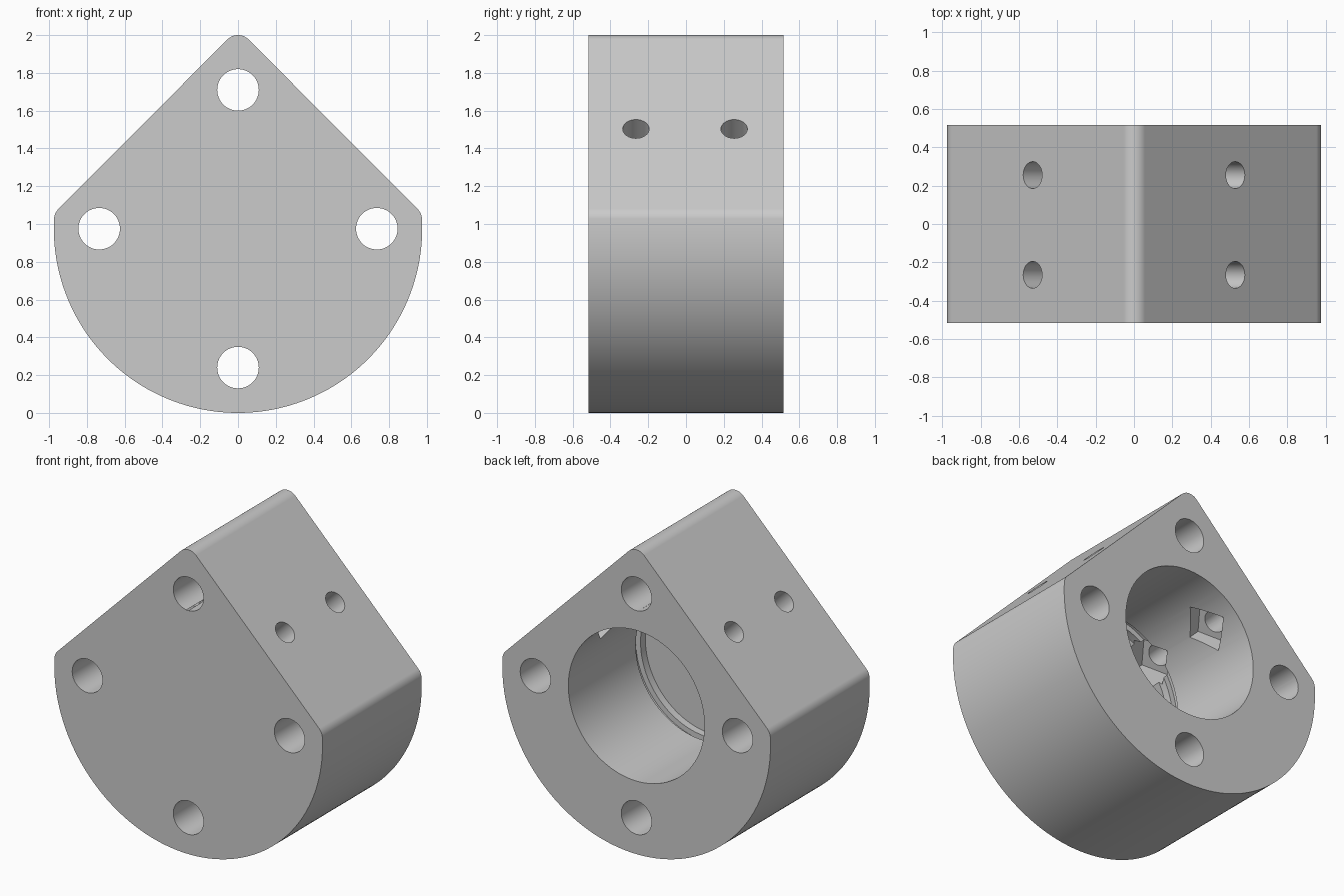
import bpy, math
from mathutils import Matrix, Vector

if "Cube" in bpy.data.objects:
    bpy.data.objects.remove(bpy.data.objects["Cube"], do_unlink=True)

CENTRE = 0.975      # bore axis height and outer radius
HALF = 0.515        # half depth
FILLET = 0.08

grey = bpy.data.materials.new("plain grey")
grey.use_nodes = True
grey.diffuse_color = (0.6, 0.6, 0.6, 1)
grey.node_tree.nodes["Principled BSDF"].inputs["Base Color"].default_value = (0.6, 0.6, 0.6, 1)


def arc(cx, cz, radius, start, end, steps):
    angles = [math.radians(start + (end - start) * i / steps) for i in range(steps + 1)]
    return [(cx + radius * math.cos(a), cz + radius * math.sin(a)) for a in angles]


def prism(name, profile, y0, y1):
    """Extrude an x-z outline between two depths."""
    n = len(profile)
    verts = [(x, y, z) for y in (y0, y1) for x, z in profile]
    faces = [tuple(range(n)), tuple(reversed(range(n, 2 * n)))]
    faces += [(i, i + n, (i + 1) % n + n, (i + 1) % n) for i in range(n)]
    mesh = bpy.data.meshes.new(name)
    mesh.from_pydata(verts, [], faces)
    mesh.materials.append(grey)
    obj = bpy.data.objects.new(name, mesh)
    bpy.context.collection.objects.link(obj)
    return obj


def cylinder(name, x, z, radius, y0, y1, sides=48):
    return prism(name, arc(x, z, radius, 0, 360 - 360 / sides, sides - 1), y0, y1)


def cut(target, cutter):
    mod = target.modifiers.new("cut", 'BOOLEAN')
    mod.operation = 'DIFFERENCE'
    mod.solver = 'EXACT'
    mod.object = cutter
    bpy.context.view_layer.objects.active = target
    bpy.ops.object.modifier_apply(modifier=mod.name)
    bpy.data.objects.remove(cutter, do_unlink=True)


# Body: round below, two slopes meeting in a rounded ridge
s = FILLET + 0.814
outline = arc(0, CENTRE, CENTRE, -183.1, 3.1, 128)
outline += arc(s, CENTRE + 0.048, FILLET, 3.1, 45, 8)[1:]
outline += arc(0, 2 - FILLET, FILLET, 45, 135, 16)
outline += arc(-s, CENTRE + 0.048, FILLET, 135, 176.9, 8)[:-1]
body = prism("housing_body", outline, -HALF, HALF)

# Blind bore, open at the back, with a ring groove near its floor
cut(body, cylinder("bore", 0, CENTRE, 0.495, -0.285, 0.6, 96))
cut(body, cylinder("groove", 0, CENTRE, 0.53, -0.235, -0.185, 96))

# Four mounting holes right through
for k in range(4):
    a = k * math.pi / 2
    cut(body, cylinder("mount_hole", 0.735 * math.cos(a), CENTRE + 0.735 * math.sin(a),
                       0.11, -0.6, 0.6))

# Set screw holes through the slopes, with square nut pockets inside the bore
for side in (-1, 1):
    for y in (-0.265, 0.255):
        out = Vector((side, 0, 1)).normalized()
        turn = Vector((0, 1, 0)).rotation_difference(out).to_matrix().to_4x4()
        axes = Matrix((out.cross(Vector((0, 1, 0))), out, Vector((0, 1, 0)))).transposed()
        place = Matrix.Translation((0, y, CENTRE)) @ axes.to_4x4()
        hole = cylinder("screw_hole", 0, 0, 0.07, 0.42, 1.0, 32)
        pocket = cylinder("nut_pocket", 0, 0, 0.155, 0.40, 0.585, 4)
        for tool in (hole, pocket):
            tool.data.transform(place)
            cut(body, tool)

# Smooth round walls, crisp edges
bpy.ops.object.select_all(action='DESELECT')
body.select_set(True)
bpy.context.view_layer.objects.active = body
bpy.ops.object.shade_smooth_by_angle(angle=math.radians(25))
weighted = body.modifiers.new("flat_faces", 'WEIGHTED_NORMAL')
weighted.keep_sharp = True
